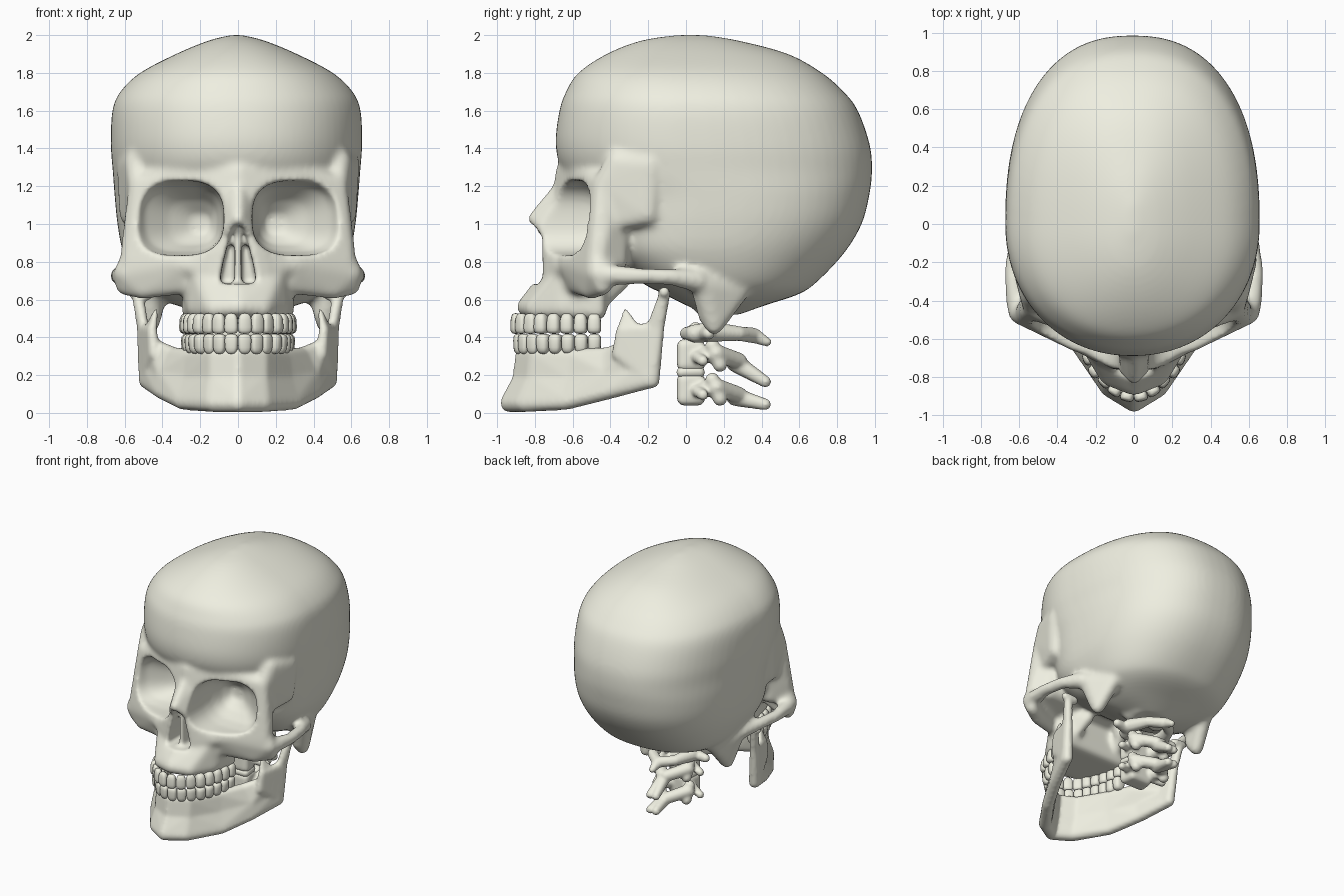
import bpy, bmesh, math
from mathutils import Vector

if "Cube" in bpy.data.objects:
    bpy.data.objects.remove(bpy.data.objects["Cube"])

# unit ball directions used by every hull
_b = bmesh.new()
bmesh.ops.create_icosphere(_b, subdivisions=2, radius=1)
BALL = [v.co.copy() for v in _b.verts]
_b.free()

bone = bpy.data.materials.new("bone")
bone.diffuse_color = (.86, .86, .75, 1)
bone.use_nodes = True
bone.node_tree.nodes["Principled BSDF"].inputs["Base Color"].default_value = bone.diffuse_color


def flip(p):
    return (-p[0],) + tuple(p[1:])


def one_hull(bm, pts):
    vs = [bm.verts.new(Vector(p[:3]) + d * p[3]) for p in pts for d in BALL]
    bmesh.ops.convex_hull(bm, input=vs)
    loose = [v for v in vs if v.is_valid and not v.link_faces]
    bmesh.ops.delete(bm, geom=loose, context='VERTS')


def span(bm, *pts):
    """One hull of balls (x, y, z, r) reaching across the mid plane."""
    one_hull(bm, list(pts) + [flip(p) for p in pts if p[0]])


def pair(bm, *pts):
    """The same hull on both sides."""
    one_hull(bm, pts)
    one_hull(bm, [flip(p) for p in pts])


def chain(bm, *pts):
    for a, b in zip(pts, pts[1:]):
        pair(bm, a, b)


def loft(bm, rings):
    rows = [[bm.verts.new(p) for p in r] for r in rings]
    n = len(rows[0])
    for a, b in zip(rows, rows[1:]):
        for i in range(n):
            bm.faces.new((a[i], a[(i + 1) % n], b[(i + 1) % n], b[i]))
    bm.faces.new(rows[0])
    bm.faces.new(rows[-1])


def spow(v, e):
    return math.copysign(abs(v) ** e, v)


def finish(bm, name):
    bmesh.ops.recalc_face_normals(bm, faces=bm.faces[:])
    for f in bm.faces:
        f.smooth = True
    me = bpy.data.meshes.new(name)
    bm.to_mesh(me)
    bm.free()
    me.materials.append(bone)
    ob = bpy.data.objects.new(name, me)
    bpy.context.collection.objects.link(ob)
    return ob


def fuse(ob, voxel):
    m = ob.modifiers.new("fuse", 'REMESH')
    m.mode = 'VOXEL'
    m.voxel_size = voxel
    m.use_smooth_shade = True


def soften(ob, n):
    m = ob.modifiers.new("soften", 'SMOOTH')
    m.factor = 0.5
    m.iterations = n


# cranium sections: z, front y, back y, half width
ROWS = [(.52, .12, .28, .12), (.57, 0, .42, .32), (.63, -.12, .60, .45), (.70, -.25, .70, .53),
        (.85, -.42, .84, .60), (1.0, -.46, .93, .63), (1.15, -.52, .97, .645), (1.28, -.65, .985, .655),
        (1.42, -.69, .973, .665), (1.6, -.67, .91, .657), (1.7, -.635, .835, .615), (1.8, -.57, .72, .51),
        (1.9, -.42, .54, .32), (1.97, -.24, .28, .15), (2.0, -.05, .10, .03)]


def smooth_rows(rows, steps):
    out = []
    for i in range(len(rows) - 1):
        p0, p1, p2, p3 = (rows[min(max(i + k, 0), len(rows) - 1)] for k in (-1, 0, 1, 2))
        for s in range(steps):
            t = s / steps
            out.append([.5 * (2 * b + (c - a) * t + (2 * a - 5 * b + 4 * c - d) * t * t
                              + (3 * b - a - 3 * c + d) * t ** 3) for a, b, c, d in zip(p0, p1, p2, p3)])
    return out + [list(rows[-1])]


def skull_ring(z, yf, yb, hw, n=72):
    yc = yf + .42 * (yb - yf)
    front = 2.6 - .5 * min(max((z - 1.0) / .3, 0), 1)
    ring = []
    for i in range(n):
        a = 2 * math.pi * i / n
        c, s = math.cos(a), math.sin(a)
        e = 2 / 2.35 if s > 0 else 2 / front
        ring.append((hw * spow(c, e) - .008, yc + spow(s, e) * ((yb - yc) if s > 0 else (yc - yf)), z))
    return ring


bm = bmesh.new()
loft(bm, [skull_ring(*r) for r in smooth_rows(ROWS, 5)])
# brow and orbit block
span(bm, (0, -.635, 1.27, .06), (.28, -.545, 1.27, .055), (.53, -.44, 1.21, .05),
     (0, -.67, .82, .05), (.3, -.62, .78, .05), (.57, -.475, .78, .06), (.57, -.44, .92, .045),
     (.5, -.35, 1.2, .05), (.5, -.36, .8, .05))
# temples running back from the brow corners
pair(bm, (.53, -.44, 1.21, .05), (.53, -.36, 1.33, .07), (.575, -.18, 1.32, .07), (.57, -.2, 1.05, .06),
     (.53, -.39, 1.0, .04))
# nasal bones and the sides of the nose opening
span(bm, (0, -.665, 1.2, .035), (0, -.81, 1.03, .032), (.07, -.62, 1.15, .03),
     (.09, -.72, .93, .03), (0, -.74, .97, .04))
span(bm, (.11, -.72, .93, .03), (.14, -.71, .74, .04), (0, -.74, .9, .04), (0, -.75, .7, .05))
pair(bm, (.07, -.66, 1.05, .03), (.13, -.70, .85, .04), (.25, -.64, .77, .05), (.13, -.70, .74, .05))
span(bm, (0, -.81, .655, .025), (0, -.74, .62, .06))
# upper jaw
span(bm, (0, -.77, .66, .05), (.2, -.66, .72, .05), (.25, -.48, .74, .05), (0, -.85, .56, .05),
     (.13, -.80, .55, .05), (.22, -.65, .55, .05), (.25, -.47, .54, .05))
pair(bm, (.2, -.44, .58, .03), (.16, -.34, .70, .05), (.22, -.44, .72, .05))
# cheek bones, arches, mastoids and occipital condyles
pair(bm, (.27, -.59, .68, .05), (.3, -.615, .77, .05), (.5, -.50, .65, .05), (.60, -.465, .74, .06),
     (.60, -.44, .67, .05), (.56, -.46, .85, .05))
chain(bm, (.61, -.42, .73, .06), (.635, -.25, .725, .045), (.61, -.08, .72, .045), (.54, .06, .70, .065))
pair(bm, (.50, .10, .68, .08), (.47, .15, .46, .05), (.46, .12, .52, .06), (.43, .28, .65, .06))
pair(bm, (.12, .10, .56, .06), (.12, .2, .56, .05))
skull = finish(bm, "skull")

# hollows: eye sockets and nose
bm = bmesh.new()
for side in (1, -1):
    rings = []
    for y, cx, cz, rx, rz in ((-1.0, .312, 1.035, .24, .205), (-.55, .312, 1.032, .235, .197),
                              (-.46, .29, 1.025, .205, .175), (-.36, .24, 1.01, .13, .12), (-.29, .2, 1.0, .05, .05)):
        rings.append([(side * (cx + rx * spow(math.cos(a), .72)), y, cz + rz * spow(math.sin(a), .72))
                      for a in (2 * math.pi * i / 40 for i in range(40))])
    loft(bm, rings)
span(bm, *[(x, y, z, .012) for y in (-1.0, -.755) for x, z in ((.085, .695), (.075, .78), (.012, .985))])
pair(bm, *[(x, y, z, .012) for y in (-.79, -.56) for x, z in ((.03, .695), (.085, .695), (.07, .78), (.028, .95))])
cutter = finish(bm, "hollow_cutter")
cutter.hide_render = True
cutter.display_type = 'WIRE'
fuse(cutter, .0113)

fuse(skull, .018)
cut = skull.modifiers.new("hollows", 'BOOLEAN')
cut.operation = 'DIFFERENCE'
cut.object = cutter
# keep the first solver that leaves the whole cranium standing
for solver in ('EXACT', 'MANIFOLD', 'FLOAT'):
    cut.solver = solver
    bpy.context.view_layer.update()
    done = skull.evaluated_get(bpy.context.evaluated_depsgraph_get()).data
    if len(done.vertices) > 5000:
        break
fuse(skull, .0145)
soften(skull, 9)

# lower jaw: lower, middle and upper ball of each station
bm = bmesh.new()
body = [((0, -.935, .052, .05), (0, -.885, .18, .035), (0, -.87, .31, .035)),
        ((.13, -.855, .052, .05), (.13, -.815, .18, .035), (.13, -.80, .31, .035)),
        ((.29, -.63, .06, .045), (.26, -.61, .18, .035), (.24, -.60, .30, .04)),
        ((.40, -.41, .115, .045), (.39, -.41, .2, .04), (.34, -.41, .31, .04)),
        ((.485, -.19, .17, .042), (.48, -.22, .26, .035), (.45, -.30, .36, .035))]
for a, b in zip(body, body[1:]):
    pair(bm, *a[:2], *b[:2])
    pair(bm, *a[1:], *b[1:])
pair(bm, (.485, -.18, .17, .042), (.44, -.36, .31, .035), (.505, -.145, .45, .032), (.455, -.345, .44, .026))
pair(bm, (.455, -.345, .43, .026), (.475, -.26, .44, .024), (.435, -.32, .54, .014))
pair(bm, (.505, -.145, .45, .032), (.495, -.19, .44, .026), (.53, -.115, .62, .032))
pair(bm, (.48, -.115, .63, .035), (.56, -.115, .64, .03))
jaw = finish(bm, "lower_jaw")
fuse(jaw, .012)
soften(jaw, 8)


# teeth, spaced evenly along half an ellipse
def teeth(name, hx, hy, z, hz, up):
    pts = [(hx * math.sin(t), -.45 - hy * math.cos(t)) for t in (math.pi / 2 * i / 400 for i in range(401))]
    run = [0]
    for a, b in zip(pts, pts[1:]):
        run.append(run[-1] + math.dist(a, b))
    step = run[-1] / 8
    bm = bmesh.new()
    for k in range(8):
        i = min(range(400), key=lambda j: abs(run[j] - (k + .5) * step))
        (x, y), (x2, y2) = pts[i], pts[i + 1]
        ang = math.atan2(y2 - y, x2 - x)
        deep = .026 if k < 3 else .042
        for side in (1, -1):
            vs = bmesh.ops.create_uvsphere(bm, u_segments=14, v_segments=9, radius=1)['verts']
            for v in vs:
                c = v.co
                neck = 1 - .14 * up * c.z
                u, w = spow(c.x, .65) * step * .5 * neck, spow(c.y, .65) * deep * neck
                h = spow(c.z, .6) * hz
                v.co = (side * (x + u * math.cos(ang) - w * math.sin(ang)),
                        y + u * math.sin(ang) + w * math.cos(ang), z + h)
    finish(bm, name)


teeth("upper_teeth", .27, .455, .473, .055, 1)
teeth("lower_teeth", .26, .44, .365, .053, -1)

# neck: top ring bone
bm = bmesh.new()
chain(bm, (0, 0, .42, .035), (.12, .05, .42, .05), (.15, .14, .43, .055), (.10, .28, .42, .04),
      (0, .36, .41, .042), (0, .43, .375, .025))
pair(bm, (.14, .10, .42, .045), (.26, .12, .42, .033))
span(bm, (0, .05, .34, .04), (0, .05, .45, .035))
atlas = finish(bm, "top_vertebra")


# neck: vertebrae with body, arch, side and rear spines
def vertebra(name, z, drop):
    bm = bmesh.new()
    span(bm, *[(x, y, z + h, .036) for h in (-.05, .05) for x, y in ((.075, -.012), (.065, .065))])
    chain(bm, (.08, .08, z, .045), (.13, .16, z + .01, .05), (.02, .28, z - .03, .045))
    pair(bm, (.13, .14, z + .05, .04), (.13, .18, z - .05, .04))
    pair(bm, (.08, .05, z, .035), (.19, .09, z - .03, .03))
    pair(bm, (0, .26, z - .04, .05), (.025, .42, z - drop, .032))
    return finish(bm, name)


bones = [atlas, vertebra("middle_vertebra", .305, .14), vertebra("lower_vertebra", .125, .08)]
bm = bmesh.new()
span(bm, (.08, -.02, .215, .03), (.07, .07, .215, .03))
finish(bm, "neck_disc")
for ob in bones:
    fuse(ob, .011)
    soften(ob, 4)
